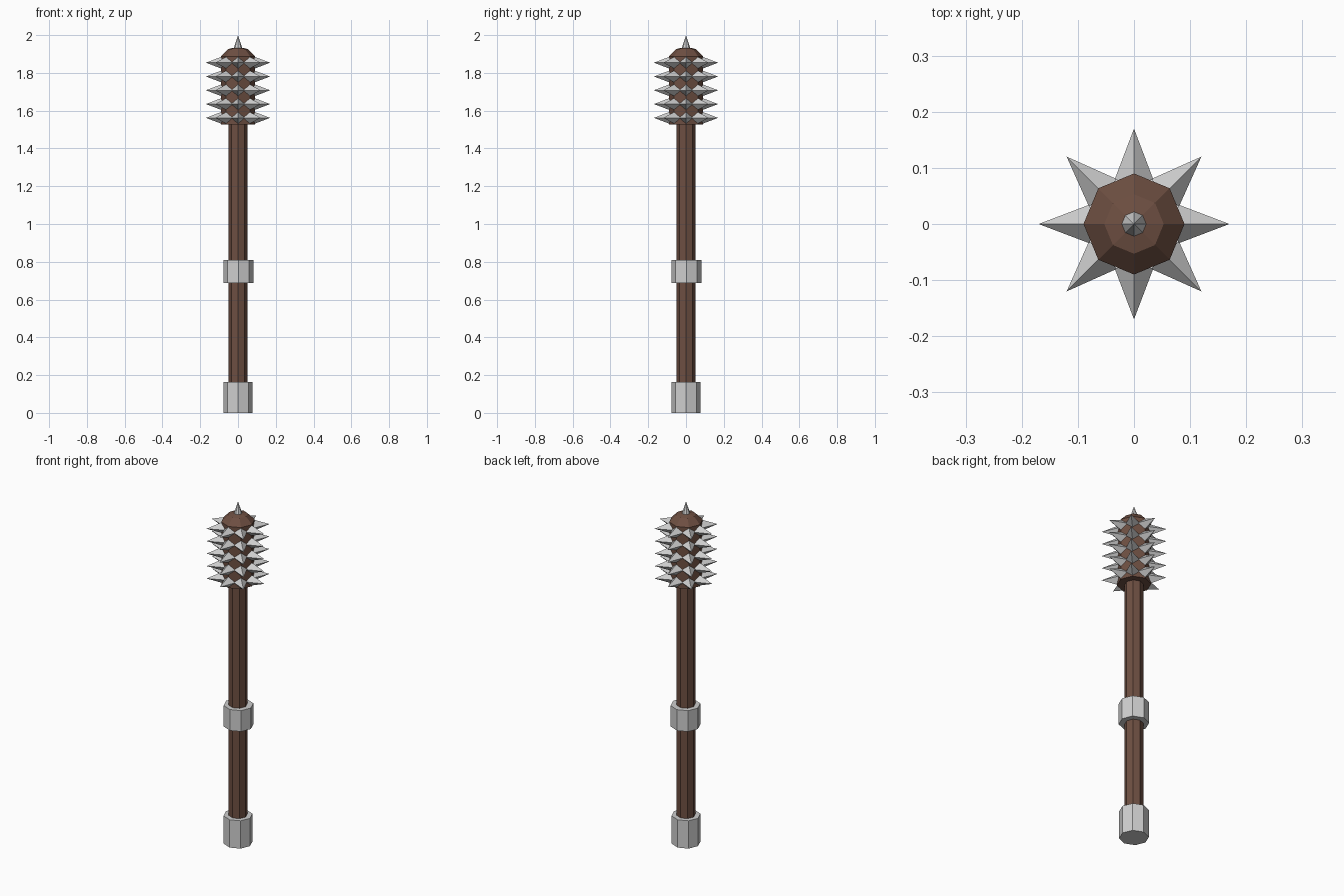
import bpy, bmesh, math
from mathutils import Matrix, Vector

if "Cube" in bpy.data.objects:
    bpy.data.objects.remove(bpy.data.objects["Cube"])


def material(name, rgb):
    m = bpy.data.materials.new(name)
    m.diffuse_color = (*rgb, 1.0)
    m.use_nodes = True
    m.node_tree.nodes["Principled BSDF"].inputs["Base Color"].default_value = m.diffuse_color
    return m


wood = material("brown_wood", (0.155, 0.078, 0.054))
metal = material("grey_metal", (0.62, 0.62, 0.62))


def finish(bm, name, mat):
    bmesh.ops.recalc_face_normals(bm, faces=bm.faces)
    me = bpy.data.meshes.new(name)
    bm.to_mesh(me)
    bm.free()
    me.materials.append(mat)
    ob = bpy.data.objects.new(name, me)
    bpy.context.collection.objects.link(ob)
    return ob


def lathe(name, profile, mat, sides=8, centre=(0, 0)):
    """Faceted solid of revolution from (radius, z) points; radius 0 makes a tip."""
    bm = bmesh.new()
    rings = []
    for r, z in profile:
        if r == 0:
            rings.append([bm.verts.new((*centre, z))] * sides)
        else:
            rings.append([bm.verts.new((centre[0] + r * math.cos(math.tau * i / sides),
                                        centre[1] + r * math.sin(math.tau * i / sides), z))
                          for i in range(sides)])
    for a, b in zip(rings, rings[1:]):
        for i in range(sides):
            j = (i + 1) % sides
            corners = list(dict.fromkeys((a[i], a[j], b[j], b[i])))
            bm.faces.new(corners)
    for ring in (rings[0], rings[-1]):
        if ring[0] is not ring[1]:
            bm.faces.new(ring)
    return finish(bm, name, mat)


# Wooden shaft and thicker domed head
lathe("shaft", [(0.05, 0.02), (0.05, 1.54)], wood)
lathe("head", [(0.09, 1.527), (0.09, 1.888), (0.053, 1.926), (0, 1.938)], wood)

# Metal pommel, collar and top spike
lathe("pommel", [(0.078, 0), (0.078, 0.163)], metal)
lathe("collar", [(0.08, 0.687), (0.08, 0.81)], metal, centre=(0.002, 0.002))
lathe("top_spike", [(0.026, 1.92), (0, 2.0)], metal)

# Five rows of eight diamond-based spikes on the head corners
bm = bmesh.new()
base, tip, half = 0.078, 0.17, 0.035
for row in range(5):
    z = 1.562 + 0.073 * row
    for k in range(8):
        rot = Matrix.Rotation(math.tau * k / 8, 3, 'Z')
        p = [bm.verts.new(rot @ Vector(c)) for c in
             ((base, half, z), (base, 0, z + half), (base, -half, z), (base, 0, z - half))]
        t = bm.verts.new(rot @ Vector((tip, 0, z)))
        for i in range(4):
            bm.faces.new((p[i], p[(i + 1) % 4], t))
        bm.faces.new(p)
finish(bm, "head_spikes", metal)
